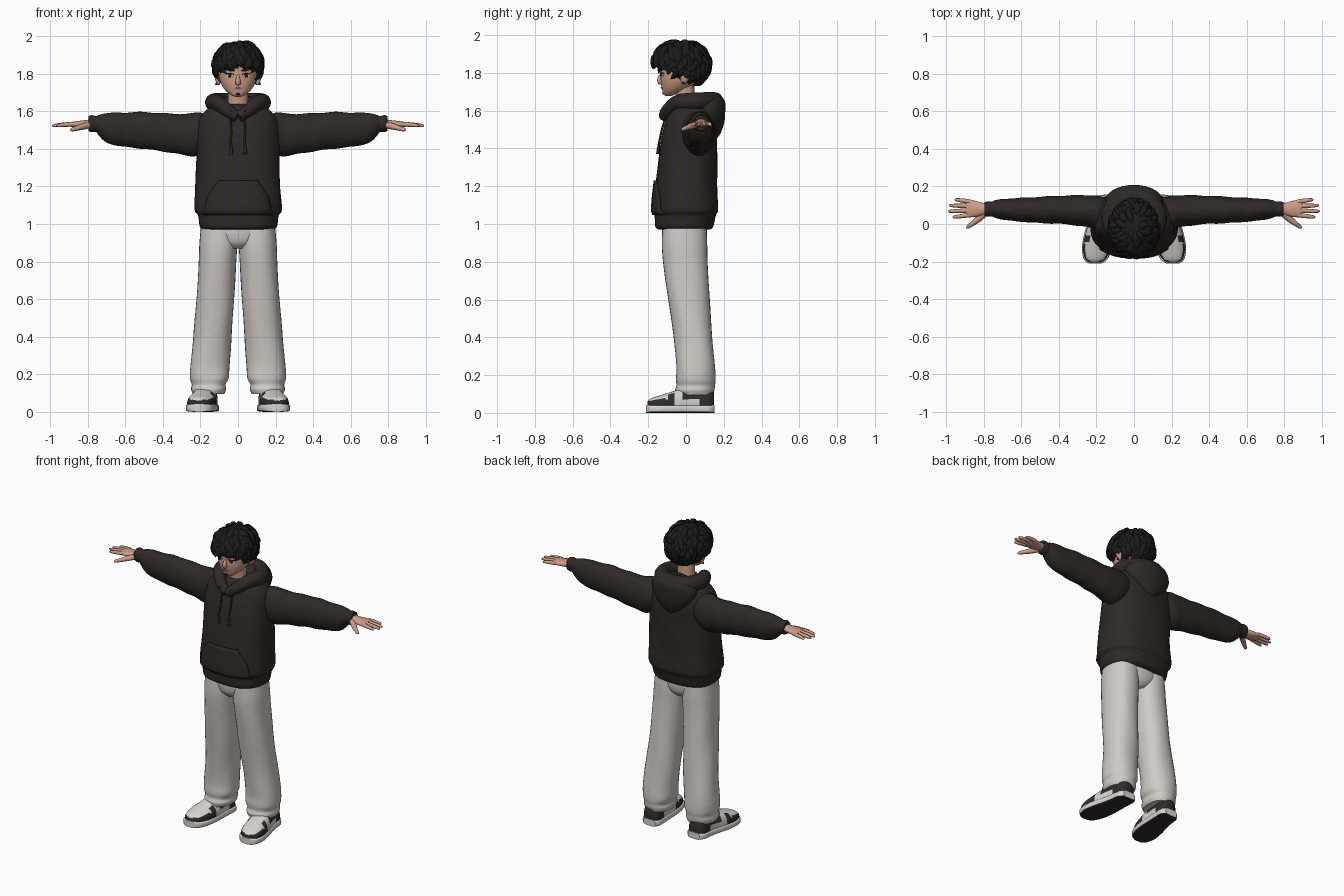
import bpy, bmesh, math, random
from mathutils import Vector
from mathutils.bvhtree import BVHTree

random.seed(7)
cube = bpy.data.objects.get("Cube")
if cube:
    bpy.data.objects.remove(cube, do_unlink=True)


def material(name, *rgb):
    m = bpy.data.materials.new(name)
    m.use_nodes = True
    m.diffuse_color = (*rgb, 1)
    m.node_tree.nodes["Principled BSDF"].inputs["Base Color"].default_value = (*rgb, 1)
    return m


SKIN = material("warm skin", .62, .34, .24)
CLOTH = material("charcoal cloth", .028, .021, .021)
PANTS = material("pale grey cloth", .62, .59, .56)
HAIR = material("black hair", .012, .011, .011)
WHITE = material("off white", .68, .66, .63)
BLACK = material("shoe black", .03, .025, .025)
LIP = material("lip", .42, .17, .13)


def spline(rows, n):
    """Smooth interpolation through rows of numbers."""
    out = []
    for i in range(len(rows) - 1):
        p, q, r, s = (rows[min(max(i + k, 0), len(rows) - 1)] for k in (-1, 0, 1, 2))
        for j in range(n):
            t = j / n
            out.append([b + .5 * t * (c - a + t * (2*a - 5*b + 4*c - d + t * (3*(b - c) + d - a)))
                        for a, b, c, d in zip(p, q, r, s)])
    return out + [list(rows[-1])]


def skin_rings(bm, rings):
    rings = [[bm.verts.new(p) for p in ring] for ring in rings]
    for a, b in zip(rings, rings[1:]):
        for k in range(len(a)):
            bm.faces.new((a[k - 1], a[k], b[k], b[k - 1]))
    bm.faces.new(rings[0])
    bm.faces.new(rings[-1])


def loft(bm, rows, axis="z", side=1, n=4, sides=32, power=1, fold=None, floor=-1):
    """Rows: position along axis, two centre coordinates, two half widths."""
    rings = []
    for t, u, v, a, b in spline(rows, n):
        ring = []
        for k in range(sides):
            g = math.tau * k / sides
            c, s = math.cos(g), math.sin(g)
            f = fold(g, t) if fold else 1
            p = u + max(a, .002) * f * math.copysign(abs(c) ** power, c)
            q = v + max(b, .002) * f * math.copysign(abs(s) ** power, s)
            x, y, z = {"z": (p, q, t), "x": (t, p, q), "y": (p, t, q)}[axis]
            ring.append((x * side, y, max(z, floor)))
        rings.append(ring)
    skin_rings(bm, rings)


def tube(bm, pts, radii, ref=(0, 0, 1), sides=8, flat=1):
    pts = [Vector(p) for p in pts]
    rings = []
    for i, (p, r) in enumerate(zip(pts, radii)):
        t = pts[min(i + 1, len(pts) - 1)] - pts[max(i - 1, 0)]
        a = t.cross(Vector(ref)).normalized()
        b = a.cross(t).normalized() * flat
        rings.append([p + r * (a * math.cos(math.tau * k / sides) + b * math.sin(math.tau * k / sides))
                      for k in range(sides)])
    skin_rings(bm, rings)


def finish(name, bm, *mats, rule=None, angle=60):
    bmesh.ops.recalc_face_normals(bm, faces=bm.faces)
    if rule:
        for f in bm.faces:
            f.material_index = rule(f.calc_center_median(), f.normal)
    me = bpy.data.meshes.new(name)
    bm.to_mesh(me)
    bm.free()
    for m in mats:
        me.materials.append(m)
    ob = bpy.data.objects.new(name, me)
    bpy.context.collection.objects.link(ob)
    bpy.ops.object.select_all(action="DESELECT")
    ob.select_set(True)
    bpy.context.view_layer.objects.active = ob
    bpy.ops.object.shade_smooth_by_angle(angle=math.radians(angle))
    return ob


def solid(name, mat, rows, **kw):
    bm = bmesh.new()
    loft(bm, rows, **kw)
    return finish(name, bm, mat)


def surface(ob):
    return BVHTree.FromPolygons([v.co for v in ob.data.vertices], [p.vertices[:] for p in ob.data.polygons])


def front_y(tree, x, z):
    hit = tree.ray_cast(Vector((x, -1, z)), Vector((0, 1, 0)))[0]
    return hit.y if hit else 0


def plate(name, mat, tree, cx, cz, h, width, lift=.003, tilt=0, n=10):
    """Thin panel laid on a front surface; width(v) is its half width at height v."""
    bm = bmesh.new()
    grid = []
    for i in range(n + 1):
        v = 2 * i / n - 1
        row = []
        for k in range(n + 1):
            u = 2 * k / n - 1
            x, z = cx + u * width(v), cz + v * h + tilt * u
            row.append(bm.verts.new((x, front_y(tree, x, z) - lift, z)))
        grid.append(row)
    for a, b in zip(grid, grid[1:]):
        for k in range(n):
            bm.faces.new((a[k], a[k + 1], b[k + 1], b[k]))
    ob = finish(name, bm, mat)
    mod = ob.modifiers.new("thickness", "SOLIDIFY")
    mod.thickness, mod.offset = lift, 0


def oval(w):
    return lambda v: w * math.sqrt(max(1 - v * v, .01))


# Hooded top
torso = solid("hoodie_body", CLOTH, [
    (.97, 0, -.01, .185, .135), (.985, 0, -.01, .205, .153), (1.03, 0, -.005, .212, .16),
    (1.05, 0, -.003, .217, .164), (1.08, 0, 0, .233, .172), (1.2, 0, .002, .226, .164),
    (1.4, 0, .012, .22, .152), (1.5, 0, .022, .215, .142), (1.57, 0, .025, .2, .122),
    (1.62, 0, .025, .15, .1), (1.64, 0, .025, .09, .07)], power=.8, sides=48,
    fold=lambda g, z: 1 + .01 * math.sin(5 * g + 14 * z))
chest = surface(torso)
plate("front_pocket", CLOTH, chest, 0, 1.14, .09, lambda v: .165 - .04 * max(v, 0) - .02 * v, lift=.008)
solid("hood_bag", CLOTH, [
    (1.45, 0, .15, .01, .01), (1.48, 0, .148, .06, .035), (1.54, 0, .135, .125, .068),
    (1.6, 0, .12, .155, .088), (1.65, 0, .118, .14, .088), (1.68, 0, .125, .09, .06)])
half = [(.004, -.115, 1.57, .03), (.055, -.095, 1.605, .034), (.105, -.04, 1.643, .042),
        (.128, .035, 1.647, .048), (.09, .115, 1.65, .048), (0, .15, 1.648, .05)]
rim = spline(half + [(-x, y, z, r) for x, y, z, r in half[-2::-1]], 6)
bm = bmesh.new()
tube(bm, [p[:3] for p in rim], [p[3] for p in rim], sides=16)
finish("hood_rim", bm, CLOTH)

for side, label in ((1, "left"), (-1, "right")):
    # Sleeve with gathered cuff
    solid(label + "_sleeve", CLOTH, [
        (.13, .06, 1.49, .07, .08), (.2, .065, 1.482, .086, .112), (.26, .07, 1.475, .084, .112),
        (.37, .075, 1.485, .076, .103), (.5, .075, 1.498, .07, .098), (.62, .076, 1.503, .062, .09),
        (.7, .078, 1.512, .055, .078), (.74, .08, 1.525, .046, .056), (.755, .08, 1.532, .04, .043),
        (.78, .08, 1.535, .041, .045), (.795, .08, 1.535, .036, .04)], axis="x", side=side, n=6,
        fold=lambda g, x: 1 + .022 * math.sin(2 * g + 45 * x) * min(1, abs(.8 - x) * 5))

    # Hand
    bm = bmesh.new()
    loft(bm, [(.76, .08, 1.535, .03, .026), (.8, .08, 1.533, .032, .022), (.84, .08, 1.531, .042, .019),
              (.88, .083, 1.53, .047, .015), (.895, .083, 1.53, .042, .011)], axis="x", side=side, sides=20)
    for k, tip in enumerate((.965, .99, .985, .955)):
        y = .048 + .0235 * k
        pts = [(side * (.87 + (tip - .87) * t), y + (k - 1.5) * .008 * t, 1.531 - .008 * t * t)
               for t in (0, .35, .7, .93, 1)]
        tube(bm, pts, (.012, .012, .0105, .008, .003))
    tube(bm, [(side * x, y, z) for x, y, z in ((.79, .06, 1.528), (.83, .025, 1.518), (.86, .002, 1.509),
              (.885, -.016, 1.502), (.892, -.021, 1.5))], (.018, .017, .013, .01, .004))
    finish(label + "_hand", bm, SKIN)

    # Drawstring
    x = .037 * side
    pts = [(x + .003 * math.sin(z * 60), front_y(chest, x, z) - .008, z)
           for z in (1.37, 1.4, 1.44, 1.48, 1.52, 1.56)] + [(x, -.135, 1.605)]
    bm = bmesh.new()
    tube(bm, pts, (.009, .007, .005, .005, .005, .005, .005), ref=(0, 1, 0))
    finish(label + "_drawstring", bm, CLOTH)

    # Wide trouser leg
    solid(label + "_trouser_leg", PANTS, [
        (1.0, .1, -.008, .096, .115), (.9, .104, -.008, .101, .12), (.8, .109, -.003, .1, .118),
        (.6, .121, .015, .1, .11), (.4, .136, .038, .102, .102), (.25, .15, .05, .104, .102),
        (.18, .152, .05, .103, .105), (.145, .155, .05, .09, .102), (.12, .155, .045, .093, .105),
        (.095, .155, .045, .084, .098)], side=side, n=6, power=.9,
        fold=lambda g, z: 1 + .02 * math.sin(3 * g + 16 * z) * (1.1 - z))

    # Shoe upper with contrast panels, and sole
    last = [(-.205, .207, .045, .025, .015), (-.185, .205, .045, .054, .032), (-.13, .198, .045, .073, .05),
            (-.06, .187, .045, .073, .072), (0, .178, .05, .066, .085), (.06, .17, .05, .06, .095),
            (.12, .165, .05, .056, .09), (.147, .163, .05, .035, .06)]

    def panel(c, n):
        if c.y < -.1:
            return int(n.z < .6 and c.z < .075)
        if c.z > .11 or (abs(n.x) < .45 and c.y < .05):
            return 0
        return int(c.y < -.055 or c.y > .075 or (c.y > -.02 and c.z > .075))

    bm = bmesh.new()
    loft(bm, last, axis="y", side=side, power=.85, floor=.02, n=6)
    finish(label + "_shoe_upper", bm, WHITE, BLACK, rule=panel)
    bm = bmesh.new()
    loft(bm, [(y * 1.03, cx, .021, a + .007, .021) for y, cx, cz, a, b in last],
         axis="y", side=side, power=.4, n=4)
    finish(label + "_shoe_sole", bm, WHITE, BLACK, rule=lambda c, n: int(n.z < -.7), angle=40)

solid("trouser_seat", PANTS, [(.87, 0, -.008, .06, .08), (.9, 0, -.008, .13, .108),
                              (.95, 0, -.008, .185, .119), (1.02, 0, -.008, .19, .118)])

# Head and neck
solid("neck", SKIN, [(1.55, 0, .01, .065, .06), (1.64, 0, 0, .054, .05), (1.76, 0, -.01, .054, .052)])
head = solid("head", SKIN, [
    (1.677, 0, -.095, .015, .01), (1.685, 0, -.088, .035, .03), (1.71, 0, -.064, .066, .062),
    (1.74, 0, -.045, .087, .087), (1.77, 0, -.034, .098, .101), (1.81, 0, -.026, .104, .11),
    (1.87, 0, -.02, .107, .118), (1.92, 0, -.02, .09, .1), (1.95, 0, -.02, .05, .06)],
    sides=40, power=.93)
face = surface(head)
bm = bmesh.new()
tube(bm, [(0, -.125, 1.8), (0, -.137, 1.78), (0, -.141, 1.763), (0, -.136, 1.75), (0, -.12, 1.744)],
     (.006, .009, .014, .015, .008), ref=(0, 1, 0), sides=12)
finish("nose", bm, SKIN)
plate("mouth", LIP, face, 0, 1.721, .005, oval(.024))
plate("chin_beard", HAIR, face, 0, 1.691, .006, oval(.013))
for side, label in ((1, "left"), (-1, "right")):
    x = .043 * side
    plate(label + "_eye_white", WHITE, face, x, 1.79, .009, oval(.021))
    plate(label + "_iris", HAIR, face, x, 1.79, .009, oval(.009), lift=.005)
    plate(label + "_upper_lash", HAIR, face, x, 1.799, .003, oval(.024), lift=.005)
    plate(label + "_eyebrow", HAIR, face, x, 1.82, .005, oval(.026), tilt=.003 * side)
    solid(label + "_ear", SKIN, [(1.74, .1, -.012, .006, .008), (1.752, .106, -.01, .01, .016),
                                 (1.785, .113, -.004, .012, .026), (1.805, .113, 0, .01, .02),
                                 (1.812, .11, 0, .004, .008)], side=side, sides=16)
    bm = bmesh.new()
    bmesh.ops.create_uvsphere(bm, u_segments=10, v_segments=8, radius=.007)
    bmesh.ops.translate(bm, verts=bm.verts, vec=(.115 * side, -.014, 1.746))
    finish(label + "_earring", bm, BLACK)


# Tousled hair: an inner cap with overlapping curved locks
def hairline(phi):
    parting = .27 * math.exp(-((phi + 1.3) / .25) ** 2)
    return 2.15 + .45 * math.sin(-phi) * -1 - parting


def scalp(theta, phi, r):
    return Vector((.128 * r * math.sin(theta) * math.cos(phi),
                   -.025 + .15 * r * math.sin(theta) * math.sin(phi), 1.845 + .13 * r * math.cos(theta)))


bm = bmesh.new()
skin_rings(bm, [[scalp(hairline(p) * i / 16, p, .95 - .12 * (i / 16) ** 6)
                 for p in (math.tau * k / 40 - math.pi for k in range(40))] for i in range(1, 17)])
finish("hair_cap", bm, HAIR)

bm = bmesh.new()
for i in range(260):
    phi = (i * 2.39996) % math.tau - math.pi
    limit = hairline(phi)
    start = limit * (.03 + .8 * math.sqrt(random.random()))
    end = min(start + random.uniform(.5, .85), limit + random.uniform(-.05, .12))
    curl, lift = random.uniform(-.45, .45), random.uniform(.02, .08)
    pts = [scalp(start + (end - start) * t, phi + curl * t * t, .97 + lift * math.sin(2.4 * t))
           for t in (0, .2, .4, .6, .8, 1)]
    out = pts[2] - Vector((0, -.025, 1.845))
    size = random.uniform(.8, 1.15)
    tube(bm, pts, [r * size for r in (.006, .014, .018, .016, .01, .001)], ref=out, sides=6, flat=.7)
finish("hair_locks", bm, HAIR)
